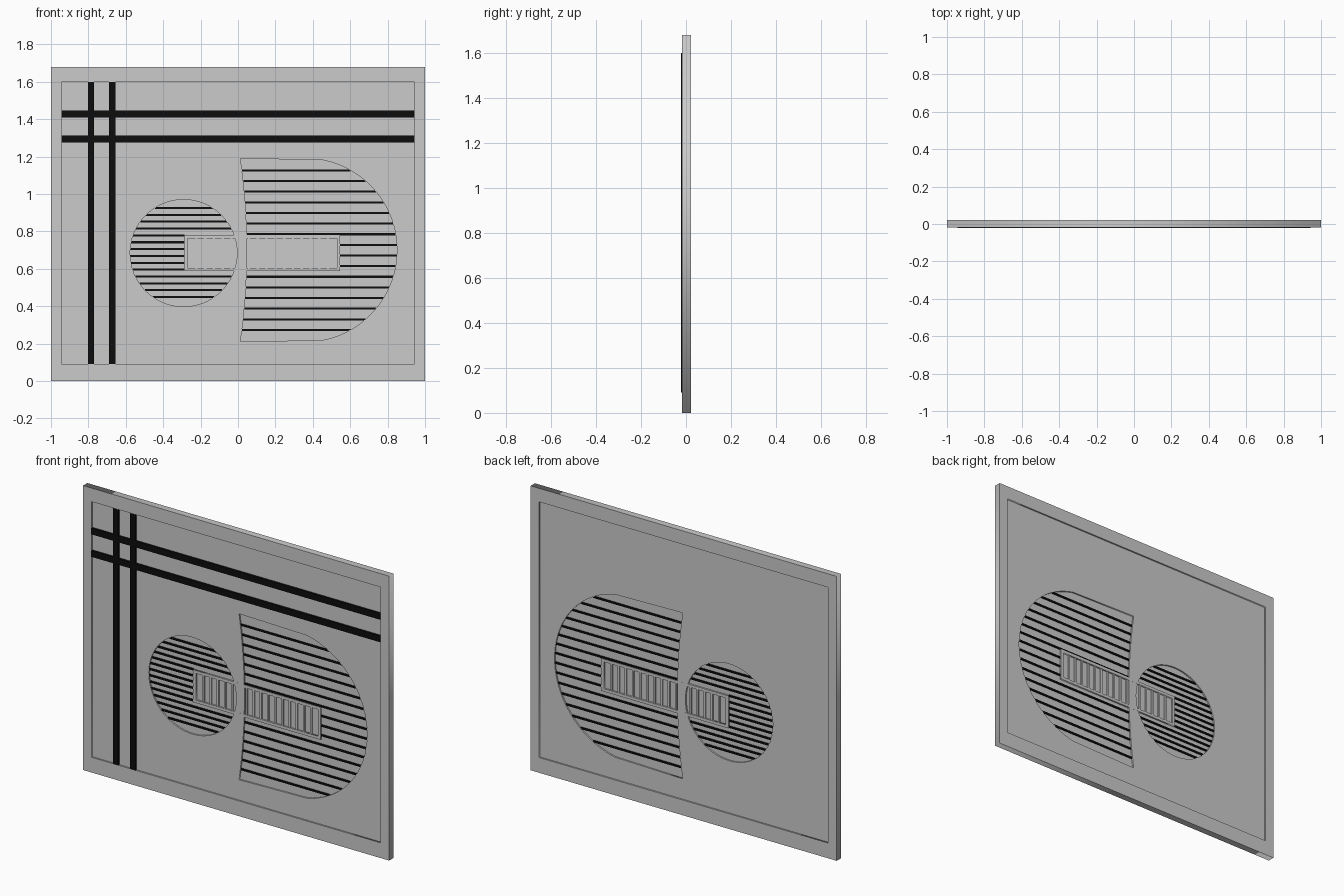
import bpy, math

if "Cube" in bpy.data.objects:
    bpy.data.objects.remove(bpy.data.objects["Cube"])

MID = 0.002          # y of the panel's middle plane
CX, CZ, CR = -0.291, 0.684, 0.286      # round opening
DX, DZ, DR = 0.36, 0.70, 0.49          # arc of the D-shaped opening
RX0, RX1, RZ0, RZ1 = -0.286, 0.545, 0.588, 0.780   # small lattice


def material(name, c):
    m = bpy.data.materials.new(name)
    m.diffuse_color = (c, c, c, 1)
    m.use_nodes = True
    m.node_tree.nodes["Principled BSDF"].inputs["Base Color"].default_value = m.diffuse_color
    return m


black = material("black", 0.004)
white = material("white", 1.0)


def plate(name, loops, y0, y1, mat=None):
    """Filled outline(s) in the xz plane, inner loops become holes."""
    cu = bpy.data.curves.new(name, 'CURVE')
    cu.dimensions = '2D'
    cu.fill_mode = 'BOTH'
    cu.extrude = (y1 - y0) / 2
    for pts in loops:
        s = cu.splines.new('POLY')
        s.points.add(len(pts) - 1)
        for p, (x, z) in zip(s.points, pts):
            p.co = (x, z, 0, 1)
        s.use_cyclic_u = True
    ob = bpy.data.objects.new(name, cu)
    bpy.context.collection.objects.link(ob)
    ob.location.y = (y0 + y1) / 2
    ob.rotation_euler.x = math.pi / 2
    bpy.ops.object.select_all(action='DESELECT')
    ob.select_set(True)
    bpy.context.view_layer.objects.active = ob
    bpy.ops.object.convert(target='MESH')
    ob = bpy.context.object
    if mat:
        ob.data.materials.append(mat)
    return ob


def box(name, x0, x1, y0, y1, z0, z1, mat=None):
    bpy.ops.mesh.primitive_cube_add(size=1, location=((x0 + x1) / 2, (y0 + y1) / 2, (z0 + z1) / 2))
    ob = bpy.context.object
    ob.name = name
    ob.scale = (x1 - x0, y1 - y0, z1 - z0)
    if mat:
        ob.data.materials.append(mat)


def rect(x0, x1, z0, z1):
    return [(x0, z0), (x1, z0), (x1, z1), (x0, z1)]


def left_edge(z):
    """Bowed left side of the D-shaped opening."""
    return 0.048 - 0.035 * ((z - DZ) / DR) ** 2


# Outlines of the two openings
circle = [(CX + CR * math.cos(math.tau * i / 64), CZ + CR * math.sin(math.tau * i / 64))
          for i in range(64)]
a = math.acos((0.455 - DX) / DR)
d_shape = [(DX + DR * math.cos(-a + 2 * a * i / 40), DZ + DR * math.sin(-a + 2 * a * i / 40))
           for i in range(41)]
d_shape += [(left_edge(DZ + DR * t / 8), DZ + DR * t / 8) for t in range(8, -9, -1)]

# Outer frame and recessed panel
inner = rect(-0.944, 0.944, 0.09, 1.60)
plate("outer_frame", [rect(-1, 1, 0, 1.68), inner], -0.018, 0.022)
plate("panel", [inner, circle, d_shape], MID - 0.011, MID + 0.011)

# White panes filling the openings
plate("round_pane", [circle], MID - 0.002, MID + 0.002, white)
plate("d_pane", [d_shape], MID - 0.002, MID + 0.002, white)

# Crossing black bars on the front
for i, x in enumerate((-0.786, -0.673)):
    box(f"upright_bar_{i}", x - 0.017, x + 0.017, -0.0215, MID - 0.010, 0.09, 1.60, black)
for i, z in enumerate((1.427, 1.294)):
    box(f"cross_bar_{i}", -0.944, 0.944, -0.022, MID - 0.010, z - 0.018, z + 0.018, black)


def slat(name, x0, x1, z):
    """Horizontal slat, left out where the small lattice sits."""
    spans = [(x0, x1)]
    if RZ0 < z < RZ1:
        spans = [(x0, min(x1, RX0)), (max(x0, RX1), x1)]
    for s, e in spans:
        if e - s > 0.005:
            box(name, s, e, MID - 0.008, MID + 0.008, z - 0.0055, z + 0.0055, black)


# Slats in the round opening
for i in range(14):
    z = 0.449 + i * (0.925 - 0.449) / 13
    h = math.sqrt(CR ** 2 - (z - CZ) ** 2)
    slat("round_slat", CX - h, CX + h, z)

# Slats in the D-shaped opening
for i in range(16):
    z = 0.273 + i * (1.126 - 0.273) / 15
    slat("d_slat", left_edge(z), DX + math.sqrt(DR ** 2 - (z - DZ) ** 2), z)

# Small lattice: border and upright bars
B = 0.017
plate("lattice_border", [rect(RX0, RX1, RZ0, RZ1), rect(RX0 + B, RX1 - B, RZ0 + B, RZ1 - B)],
      MID - 0.0115, MID + 0.0115)
for i in range(1, 17):
    x = RX0 + B + (RX1 - RX0 - 2 * B) * i / 17
    box("lattice_bar", x - 0.006, x + 0.006, MID - 0.009, MID + 0.009, RZ0 + B, RZ1 - B)
